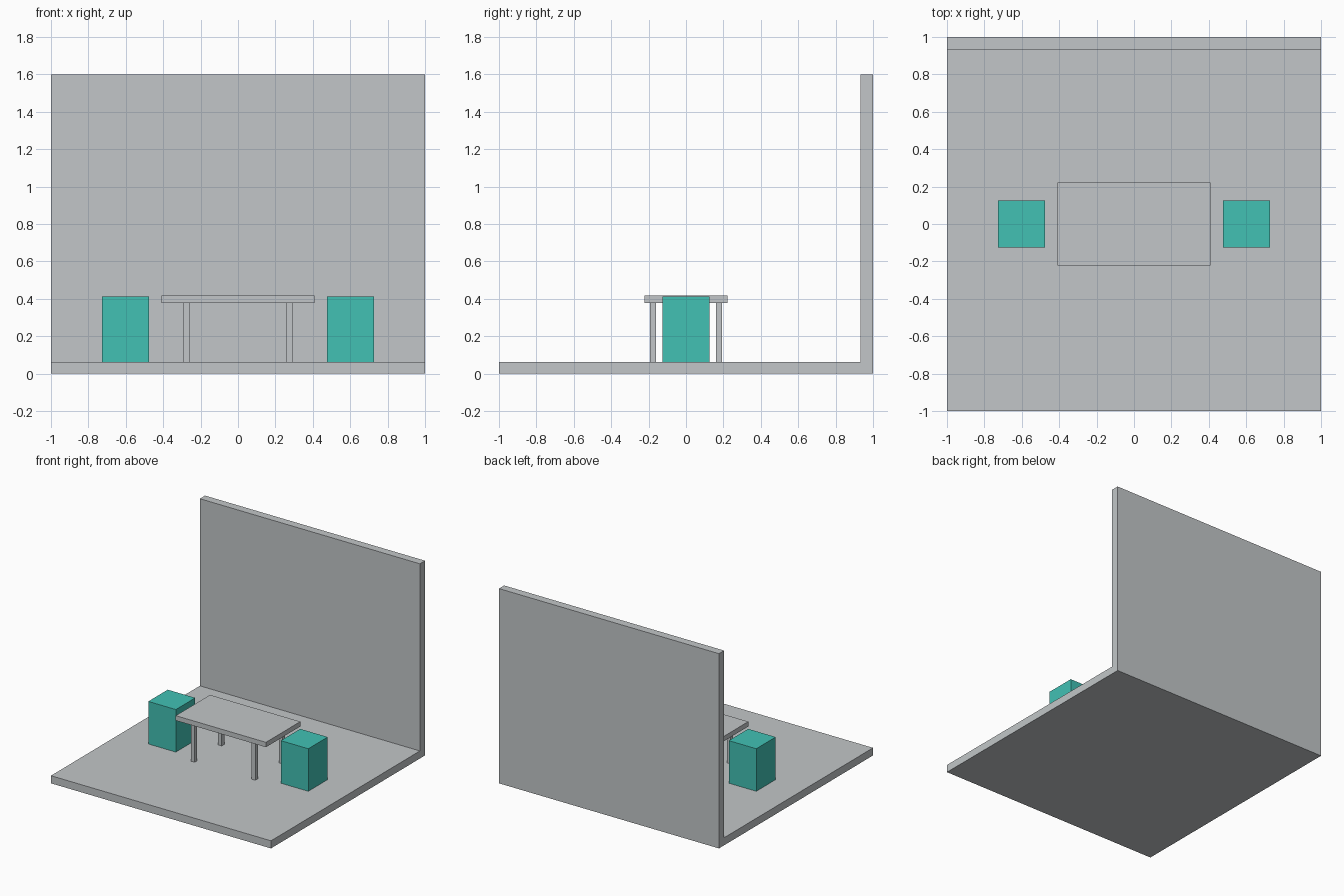
import bpy
import bmesh

if "Cube" in bpy.data.objects:
    bpy.data.objects.remove(bpy.data.objects["Cube"])


def make_material(name, color):
    mat = bpy.data.materials.new(name)
    mat.diffuse_color = (*color, 1.0)
    mat.use_nodes = True
    mat.node_tree.nodes["Principled BSDF"].inputs["Base Color"].default_value = mat.diffuse_color
    return mat


GREY = make_material("light_grey", (0.54, 0.565, 0.58))
TEAL = make_material("teal", (0.054, 0.533, 0.456))


def add_object(name, bm, mat):
    bmesh.ops.recalc_face_normals(bm, faces=bm.faces)
    mesh = bpy.data.meshes.new(name)
    bm.to_mesh(mesh)
    bm.free()
    mesh.materials.append(mat)
    obj = bpy.data.objects.new(name, mesh)
    bpy.context.collection.objects.link(obj)
    return obj


def box(name, x, y, z, mat):
    """Box spanning the given (min, max) ranges."""
    bm = bmesh.new()
    bmesh.ops.create_cube(bm, size=1.0)
    for v in bm.verts:
        v.co = [r[0] + (c + 0.5) * (r[1] - r[0]) for c, r in zip(v.co, (x, y, z))]
    return add_object(name, bm, mat)


FLOOR = 0.0625

# Floor and back wall: one L-shaped profile extruded along x
profile = [(-1, 0), (1, 0), (1, 1.6), (0.933, 1.6), (0.933, FLOOR), (-1, FLOOR)]
bm = bmesh.new()
face = bm.faces.new([bm.verts.new((-1, y, z)) for y, z in profile])
extruded = bmesh.ops.extrude_face_region(bm, geom=[face])["geom"]
bmesh.ops.translate(bm, vec=(2, 0, 0),
                    verts=[g for g in extruded if isinstance(g, bmesh.types.BMVert)])
add_object("floor_and_wall", bm, GREY)

# Table top
box("table_top", (-0.41, 0.41), (-0.223, 0.223), (0.377, 0.417), GREY)

# Table legs and block stools, mirrored left and right
for sx, side in ((-1, "left"), (1, "right")):
    for sy, end in ((-1, "front"), (1, "back")):
        cx, cy, h = sx * 0.276, sy * 0.176, 0.0165
        box(f"table_leg_{end}_{side}", (cx - h, cx + h), (cy - h, cy + h),
            (FLOOR, 0.377), GREY)
    cx = sx * 0.602
    box(f"stool_{side}", (cx - 0.125, cx + 0.125), (-0.126, 0.126),
        (FLOOR, 0.412), TEAL)
